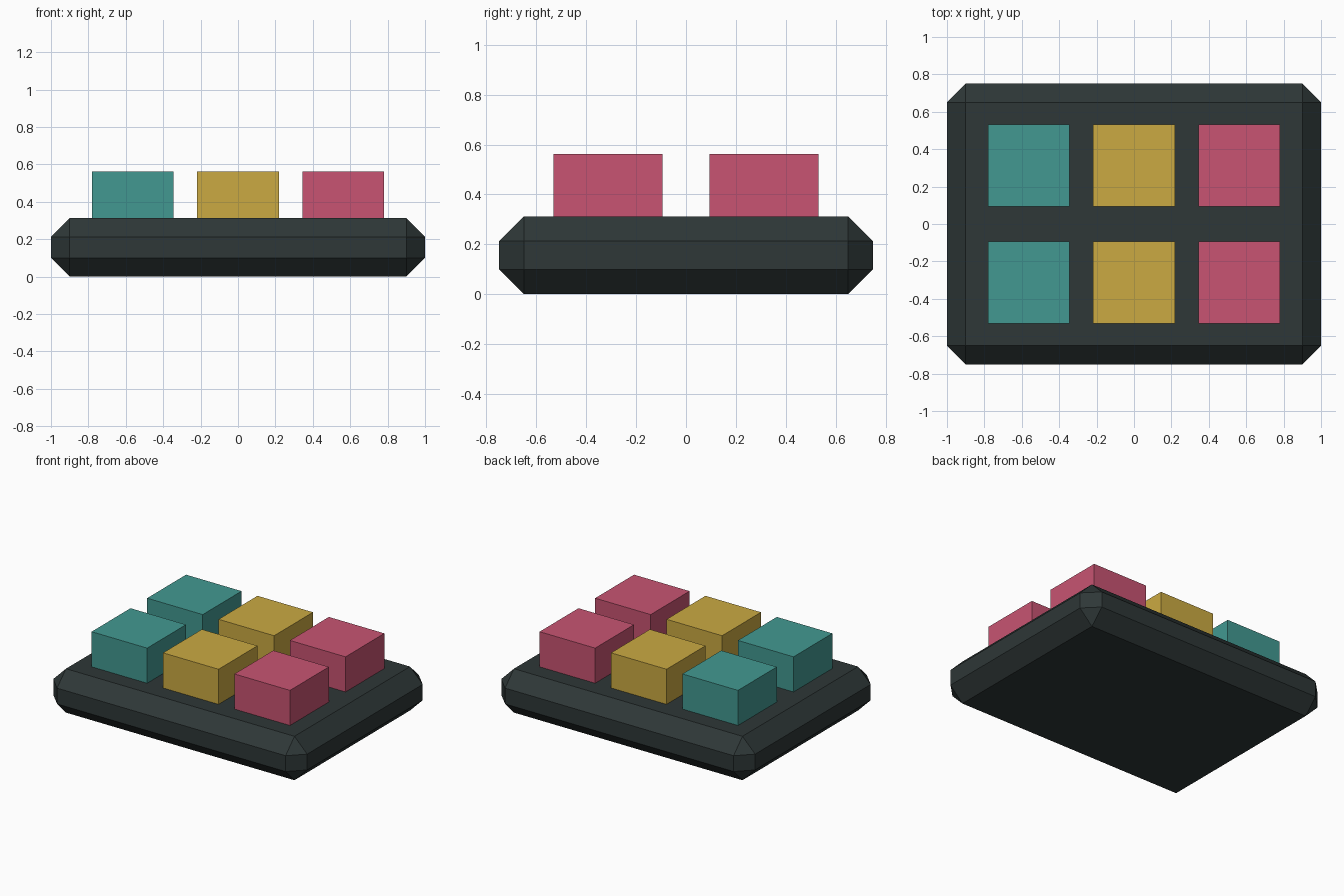
import bpy

if "Cube" in bpy.data.objects:
    bpy.data.objects.remove(bpy.data.objects["Cube"])


def lin(h):
    # sRGB hex -> linear RGBA
    c = [int(h[i:i + 2], 16) / 255 for i in (0, 2, 4)]
    return [v / 12.92 if v <= 0.04045 else ((v + 0.055) / 1.055) ** 2.4 for v in c] + [1]


def material(name, h):
    m = bpy.data.materials.new(name)
    m.diffuse_color = lin(h)
    m.use_nodes = True
    m.node_tree.nodes["Principled BSDF"].inputs["Base Color"].default_value = m.diffuse_color
    return m


def box(name, centre, size, mat):
    bpy.ops.mesh.primitive_cube_add(size=1, location=centre)
    ob = bpy.context.object
    ob.name = name
    ob.scale = size
    bpy.ops.object.transform_apply(location=False, rotation=False, scale=True)
    ob.data.materials.append(mat)
    return ob


charcoal = material("charcoal", "2E3737")
key_mats = [material("teal", "429991"),
            material("mustard", "CBAA42"),
            material("rose", "C85472")]

BASE_H, KEY, KEY_H = 0.3125, 0.4375, 0.25

# Chamfered base slab
base = box("base", (0, 0, BASE_H / 2), (2, 1.5, BASE_H), charcoal)
bev = base.modifiers.new("chamfer", 'BEVEL')
bev.width = 0.1
bev.segments = 1
bev.limit_method = 'NONE'

# Two rows of three keys, one colour per column
for row, y in enumerate((-0.3125, 0.3125)):
    for col, mat in enumerate(key_mats):
        box(f"key_{row + 1}_{col + 1}",
            ((col - 1) * 0.5625, y, BASE_H + KEY_H / 2),
            (KEY, KEY, KEY_H), mat)
